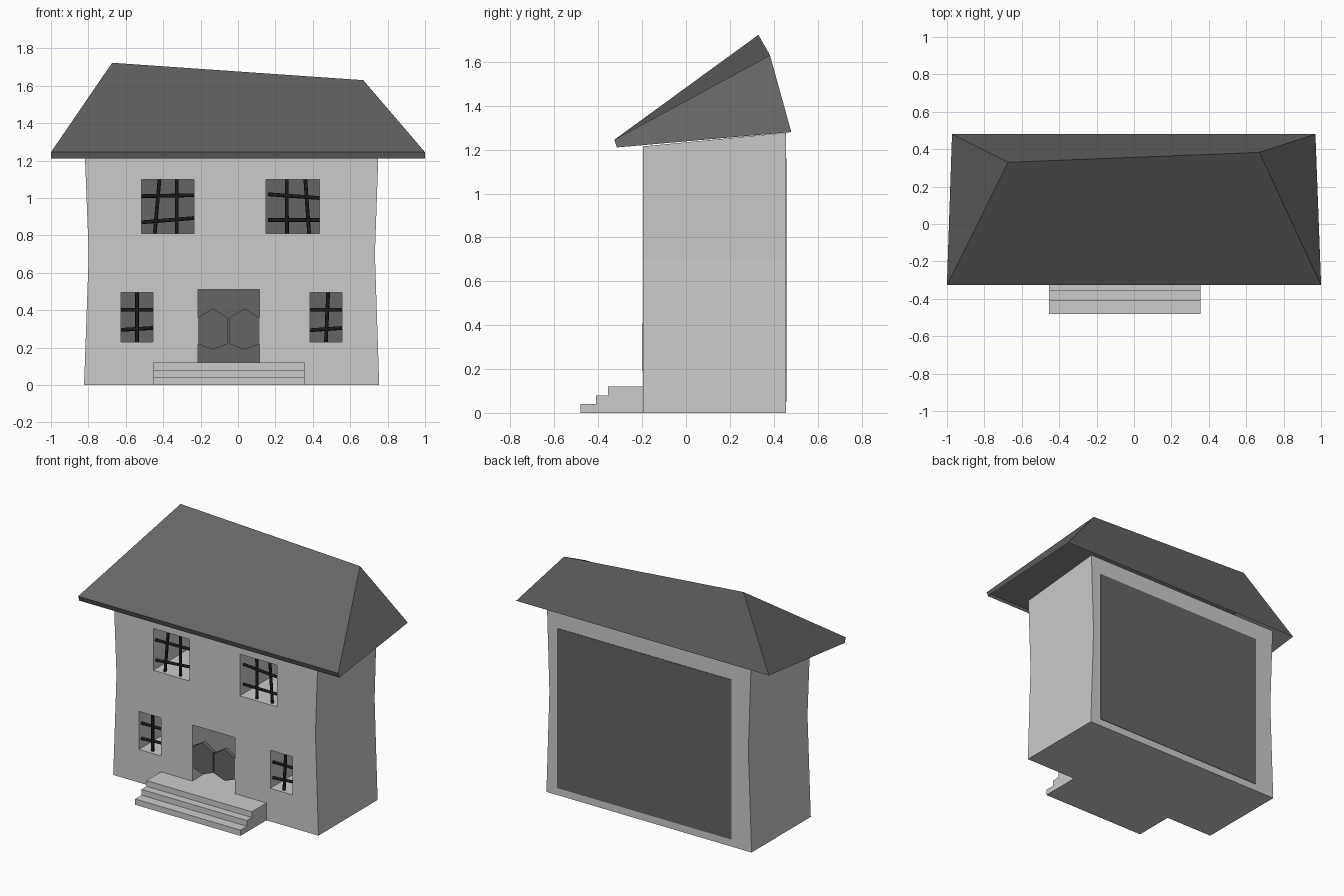
import bpy, bmesh
from mathutils import Vector

if "Cube" in bpy.data.objects:
    bpy.data.objects.remove(bpy.data.objects["Cube"])

FRONT, BACK = -0.195, 0.455


def material(name, v):
    m = bpy.data.materials.new(name)
    m.diffuse_color = (v, v, v, 1)
    m.use_nodes = True
    m.node_tree.nodes["Principled BSDF"].inputs["Base Color"].default_value = m.diffuse_color
    return m


dark = material("dark_grey", 0.13)
black = material("black", 0.01)


def add_object(name, bm, mat=None):
    bmesh.ops.recalc_face_normals(bm, faces=bm.faces[:])
    me = bpy.data.meshes.new(name)
    bm.to_mesh(me)
    bm.free()
    ob = bpy.data.objects.new(name, me)
    bpy.context.collection.objects.link(ob)
    if mat:
        me.materials.append(mat)
    return ob


def extrude(bm, faces, vec):
    r = bmesh.ops.extrude_face_region(bm, geom=faces)
    new = [v for v in r["geom"] if isinstance(v, bmesh.types.BMVert)]
    bmesh.ops.translate(bm, verts=new, vec=vec)
    return new


def prism(name, pts, vec, mat=None):
    bm = bmesh.new()
    f = bm.faces.new([bm.verts.new(p) for p in pts])
    extrude(bm, [f], vec)
    return add_object(name, bm, mat)


def rect(x0, x1, z0, z1):
    return [(x0, z0), (x1, z0), (x1, z1), (x0, z1)]


# House walls: pinched outline with window and door openings, extruded back
outline = [(-0.823, 0), (0.755, 0), (0.732, 0.70), (0.75, 1.215),
           (-0.818, 1.215), (-0.798, 0.70)]
openings = [rect(-0.515, -0.235, 0.81, 1.10), rect(0.15, 0.435, 0.81, 1.10),
            rect(-0.625, -0.455, 0.23, 0.495), rect(0.385, 0.555, 0.23, 0.495),
            rect(-0.215, 0.115, 0.12, 0.51)]
bm = bmesh.new()
for loop in [outline] + openings:
    vs = [bm.verts.new((x, FRONT, z)) for x, z in loop]
    for a, b in zip(vs, vs[1:] + vs[:1]):
        bm.edges.new((a, b))
bmesh.ops.triangle_fill(bm, use_beauty=True, use_dissolve=False,
                        edges=bm.edges[:], normal=(0, -1, 0))
for v in extrude(bm, bm.faces[:], (0, BACK - FRONT, 0)):
    if v.co.z > 1.2:
        v.co.z = 1.277
add_object("house_walls", bm)

# Panel closing the back
prism("back_panel", [(x, BACK, z) for x, z in rect(-0.67, 0.67, 0.05, 1.16)],
      (0, 0.003, 0), dark)

# Front steps
steps = [(FRONT, 0), (-0.48, 0), (-0.48, 0.04), (-0.41, 0.04), (-0.41, 0.08),
         (-0.355, 0.08), (-0.355, 0.12), (FRONT, 0.12)]
prism("front_steps", [(-0.455, y, z) for y, z in steps], (0.81, 0, 0))

# Pair of six-sided door leaves
leaf = [(0, 0.41), (0.08, 0.36), (0.08, 0.22), (0, 0.19), (-0.08, 0.22), (-0.08, 0.36)]
for side, cx in (("left", -0.135), ("right", 0.035)):
    prism("door_leaf_" + side, [(cx + x, -0.198, z) for x, z in leaf],
          (0, 0.03, 0), dark)

# Crooked roof, open underneath, with a front fascia
bm = bmesh.new()
top_l, top_r, low_l, low_r, back_l, back_r, ridge_l, ridge_r = [
    bm.verts.new(p) for p in (
        (-1, -0.327, 1.245), (1, -0.327, 1.245), (-1, -0.315, 1.21), (1, -0.315, 1.21),
        (-0.973, 0.48, 1.28), (0.97, 0.48, 1.28),
        (-0.673, 0.33, 1.723), (0.67, 0.383, 1.63))]
for f in ((low_l, low_r, top_r, top_l), (top_l, top_r, ridge_r, ridge_l),
          (back_r, back_l, ridge_l, ridge_r), (low_r, back_r, ridge_r, top_r),
          (back_l, low_l, top_l, ridge_l)):
    bm.faces.new(f)
add_object("roof", bm, dark)


# Slightly bent window bars: each as x0, z0, x1, z1
def bars(name, lines):
    cu = bpy.data.curves.new(name, "CURVE")
    cu.dimensions = "3D"
    cu.bevel_depth = 0.01
    cu.bevel_resolution = 2
    cu.use_fill_caps = True
    for x0, z0, x1, z1 in lines:
        s = cu.splines.new("POLY")
        s.points.add(1)
        s.points[0].co = (x0, -0.165, z0, 1)
        s.points[1].co = (x1, -0.165, z1, 1)
    cu.materials.append(black)
    ob = bpy.data.objects.new(name, cu)
    bpy.context.collection.objects.link(ob)


bars("bars_upper_left", [(-0.445, 0.81, -0.42, 1.10), (-0.327, 0.81, -0.327, 1.10),
                         (-0.515, 1.01, -0.235, 1.015), (-0.515, 0.87, -0.235, 0.893)])
bars("bars_upper_right", [(0.262, 0.81, 0.26, 1.10), (0.38, 0.81, 0.36, 1.10),
                          (0.16, 1.02, 0.435, 1.0), (0.16, 0.882, 0.435, 0.882)])
bars("bars_lower_left", [(-0.54, 0.23, -0.54, 0.495), (-0.625, 0.402, -0.455, 0.402),
                         (-0.625, 0.295, -0.455, 0.305)])
bars("bars_lower_right", [(0.47, 0.23, 0.482, 0.495), (0.385, 0.402, 0.555, 0.402),
                          (0.385, 0.293, 0.555, 0.305)])
